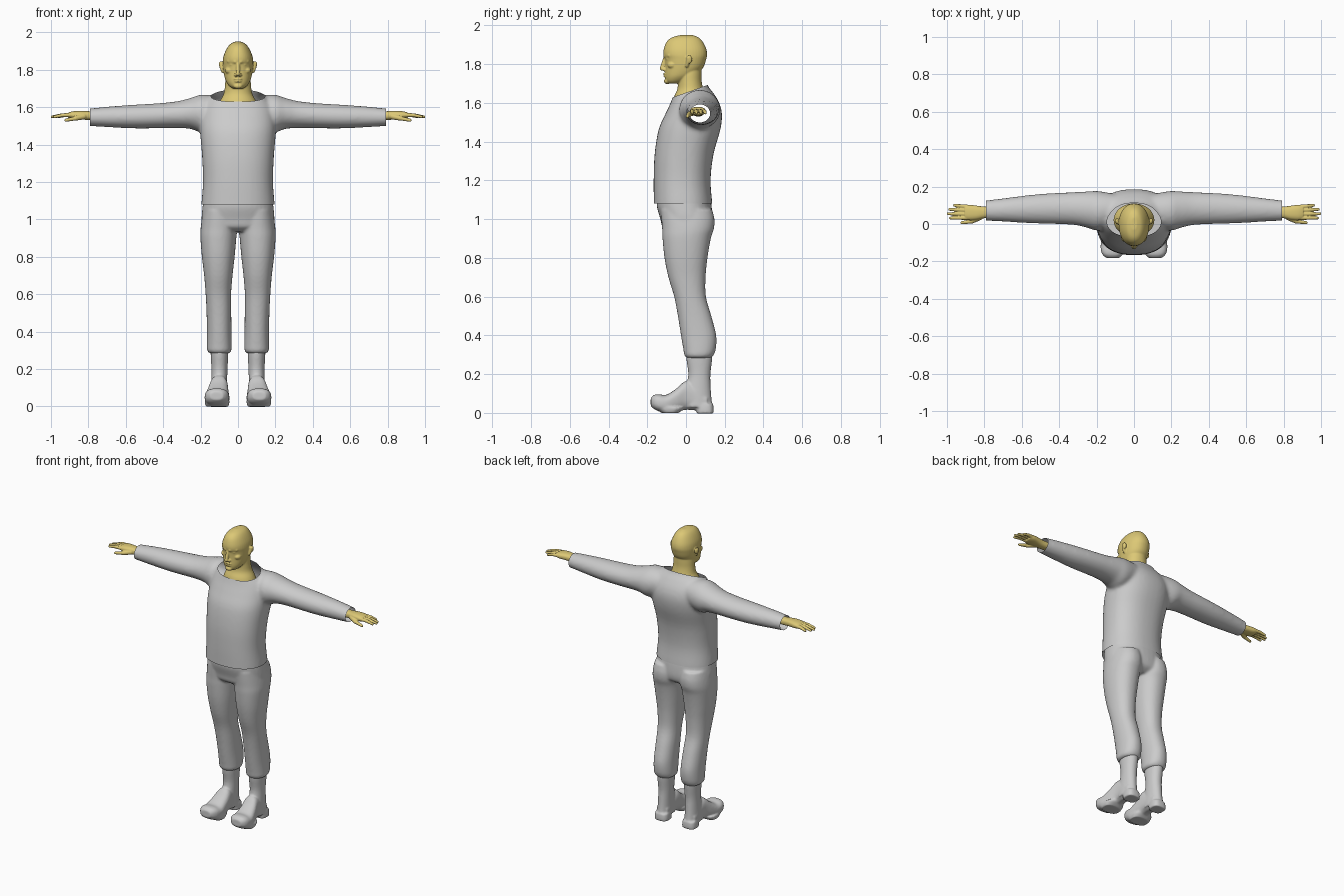
import bpy, bmesh, math
from mathutils import Matrix, Vector

ORDER = {'x': (1, 2, 0), 'y': (0, 2, 1), 'z': (0, 1, 2)}  # (a, b, t) axes of a ring


def catmull(rings, steps=4):
    """Smoothly resample a list of equal-length tuples."""
    out = []
    for i in range(len(rings) - 1):
        p0, p1 = rings[max(i - 1, 0)], rings[i]
        p2, p3 = rings[i + 1], rings[min(i + 2, len(rings) - 1)]
        for k in range(steps):
            u = k / steps
            out.append([0.5 * (2 * b + (c - a) * u + (2 * a - 5 * b + 4 * c - d) * u * u
                               + (3 * b - a - 3 * c + d) * u ** 3)
                        for a, b, c, d in zip(p0, p1, p2, p3)])
    return out + [list(rings[-1])]


def loft(bm, axis, rings, power=2.0, n=40):
    """Closed tube; ring = (position, a_min, a_max, b_min, b_max)."""
    ia, ib, it = ORDER[axis]
    loops = []
    for t, a0, a1, b0, b1 in catmull(rings):
        loop = []
        for k in range(n):
            c, s = math.cos(2 * math.pi * k / n), math.sin(2 * math.pi * k / n)
            co = [0, 0, 0]
            co[ia] = (a0 + a1) / 2 + (a1 - a0) / 2 * math.copysign(abs(c) ** (2 / power), c)
            co[ib] = (b0 + b1) / 2 + (b1 - b0) / 2 * math.copysign(abs(s) ** (2 / power), s)
            co[it] = t
            loop.append(bm.verts.new(co))
        loops.append(loop)
    for p, q in zip(loops, loops[1:]):
        for k in range(n):
            bm.faces.new((p[k], p[(k + 1) % n], q[(k + 1) % n], q[k]))
    bm.faces.new(loops[0])
    bm.faces.new(loops[-1])


def sym(rings):
    """(z, half_width, y_min, y_max) -> full ring."""
    return [(z, -w, w, y0, y1) for z, w, y0, y1 in rings]


def ball(bm, p, r):
    r = r if isinstance(r, tuple) else (r, r, r)
    bmesh.ops.create_icosphere(bm, subdivisions=3, radius=1,
                               matrix=Matrix.Translation(p) @ Matrix.Diagonal((*r, 1)))


def limb(bm, p, q, r0, r1, n=12):
    """Tapered rounded stick."""
    for i in range(n + 1):
        ball(bm, Vector(p).lerp(Vector(q), i / n), r0 + (r1 - r0) * i / n)


def finish(name, bm, voxel, smooth, cuts=(), mat=None):
    """Mirror, fuse and smooth the parts, then trim open edges with planes."""
    bmesh.ops.recalc_face_normals(bm, faces=bm.faces)
    me = bpy.data.meshes.new(name)
    bm.to_mesh(me)
    bm.free()
    ob = bpy.data.objects.new(name, me)
    bpy.context.collection.objects.link(ob)
    ob.modifiers.new("mirror", 'MIRROR').use_mirror_merge = False
    rm = ob.modifiers.new("fuse", 'REMESH')
    rm.mode, rm.voxel_size = 'VOXEL', voxel
    sm = ob.modifiers.new("smooth", 'SMOOTH')
    sm.factor, sm.iterations = 0.5, smooth
    baked = bpy.data.meshes.new_from_object(
        ob.evaluated_get(bpy.context.evaluated_depsgraph_get()))
    ob.modifiers.clear()
    bm = bmesh.new()
    bm.from_mesh(baked)
    for co, no in cuts:
        bmesh.ops.bisect_plane(bm, geom=bm.verts[:] + bm.edges[:] + bm.faces[:],
                               plane_co=co, plane_no=no, clear_outer=True)
    for f in bm.faces:
        f.smooth = True
    bm.to_mesh(baked)
    bm.free()
    ob.data = baked
    if mat:
        baked.materials.clear()
        baked.materials.append(mat)
    return ob


skin = bpy.data.materials.new("skin")
skin.diffuse_color = (0.72, 0.58, 0.18, 1)

# Shirt: torso and sleeves, open at hem, cuffs and collar
bm = bmesh.new()
loft(bm, 'z', sym([(1.03, .196, -.166, .138), (1.08, .196, -.166, .136), (1.2, .187, -.167, .127),
                   (1.335, .192, -.162, .142), (1.46, .202, -.142, .177), (1.54, .202, -.108, .186),
                   (1.6, .19, -.08, .172), (1.65, .155, -.062, .142), (1.69, .115, -.052, .112),
                   (1.74, .108, -.05, .105)]), 2.3)
loft(bm, 'x', [(.1, .0, .16, 1.5, 1.66), (.19, -.035, .176, 1.465, 1.667), (.25, -.02, .174, 1.483, 1.65),
               (.32, -.005, .17, 1.488, 1.632), (.42, 0, .166, 1.487, 1.621), (.55, .004, .156, 1.486, 1.613),
               (.7, .013, .137, 1.493, 1.602), (.84, .02, .12, 1.502, 1.587)])
finish("shirt", bm, .01, 8, [((0, 0, 1.08), (0, 0, -1)), ((.79, 0, 0), (1, 0, 0)),
                             ((-.79, 0, 0), (-1, 0, 0)), ((0, -.065, 1.63), (0, -.062, .175))])

# Trousers: hips and legs gathered over the boots
bm = bmesh.new()
loft(bm, 'z', sym([(1.13, .18, -.145, .122), (1.07, .189, -.151, .132), (1.0, .195, -.132, .136),
                   (.96, .185, -.122, .125), (.935, .14, -.09, .09)]), 2.3)
loft(bm, 'z', [(1.05, .01, .185, -.13, .135), (1.0, .004, .194, -.127, .147), (.95, .004, .2, -.123, .144),
               (.9, .009, .201, -.121, .128), (.8, .018, .193, -.111, .111), (.7, .029, .181, -.091, .101),
               (.6, .037, .173, -.061, .103), (.5, .036, .168, -.042, .131), (.4, .035, .166, -.026, .156),
               (.33, .034, .166, -.014, .154), (.297, .036, .164, -.008, .142),
               (.283, .05, .15, .005, .128)], 2.2)
finish("trousers", bm, .008, 5)

# Boots: shaft, foot and heel
bm = bmesh.new()
loft(bm, 'z', [(.34, .05, .148, .003, .136), (.28, .052, .146, .002, .135), (.2, .056, .142, .012, .126),
               (.14, .058, .143, .0, .127), (.08, .058, .146, -.02, .131), (.03, .057, .148, -.02, .137)], 2.1)
loft(bm, 'y', [(.11, .062, .143, .02, .09), (.05, .058, .146, .014, .14), (0, .054, .15, .016, .165),
               (-.05, .05, .165, .006, .125), (-.1, .046, .177, .0, .094), (-.14, .05, .177, .008, .096),
               (-.165, .062, .167, .02, .093), (-.182, .08, .148, .035, .078)], 2.6)
loft(bm, 'z', [(-.003, .055, .15, .055, .142), (.02, .055, .15, .052, .143), (.045, .058, .147, .05, .14)], 2.8)
loft(bm, 'z', [(-.001, .052, .172, -.125, -.04), (.018, .046, .178, -.15, -.015),
               (.03, .046, .178, -.155, -.01)], 2.6)
finish("boots", bm, .006, 3)

# Head: neck, skull and face features
bm = bmesh.new()
loft(bm, 'z', sym([(1.57, .12, -.075, .12), (1.63, .097, -.062, .1), (1.67, .077, -.045, .089),
                   (1.71, .07, -.042, .081), (1.75, .067, -.045, .08), (1.8, .06, -.04, .08)]))
loft(bm, 'z', sym([(1.95, .015, -.03, .035), (1.938, .04, -.073, .065), (1.915, .059, -.1, .087),
                   (1.88, .075, -.114, .104), (1.85, .081, -.117, .109), (1.825, .081, -.109, .104),
                   (1.785, .077, -.107, .09), (1.75, .069, -.108, .06), (1.73, .06, -.107, .03),
                   (1.712, .046, -.103, 0), (1.7, .03, -.09, -.03)]), 2.15)
limb(bm, (0, -.108, 1.835), (0, -.124, 1.778), .009, .012)            # nose
ball(bm, (.012, -.112, 1.772), (.009, .011, .009))                    # nostril
limb(bm, (.014, -.107, 1.843), (.05, -.085, 1.845), .011, .01)        # brow
ball(bm, (.031, -.091, 1.827), (.015, .012, .009))                    # eye
ball(bm, (.048, -.07, 1.795), (.022, .026, .018))                     # cheekbone
ball(bm, (0, -.104, 1.75), (.024, .014, .006))                        # upper lip
ball(bm, (0, -.104, 1.738), (.021, .013, .006))                       # lower lip
ball(bm, (0, -.096, 1.712), (.024, .018, .015))                       # chin
limb(bm, (.082, .004, 1.792), (.091, .014, 1.832), .009, .012)        # ear
ball(bm, (.092, .018, 1.825), (.009, .014, .022))
finish("head", bm, .004, 3, [((0, 0, 1.6), (0, 0, -1))], skin)

# Hands: palm, four fingers and thumb
bm = bmesh.new()
loft(bm, 'x', [(.75, .035, .093, 1.53, 1.577), (.8, .031, .093, 1.531, 1.578), (.84, .023, .098, 1.534, 1.58),
               (.88, .021, .103, 1.536, 1.578), (.905, .027, .1, 1.541, 1.572)], 2.4)
for y0, y1, tip in ((.033, .032, .982), (.053, .055, .994), (.073, .078, .986), (.092, .1, .96)):
    limb(bm, (.89, y0, 1.558), ((.89 + tip) / 2, (y0 + y1) / 2, 1.557), .0115, .010)
    limb(bm, ((.89 + tip) / 2, (y0 + y1) / 2, 1.557), (tip, y1, 1.548), .010, .0075)
limb(bm, (.825, .036, 1.55), (.868, .014, 1.54), .016, .0125)
limb(bm, (.868, .014, 1.54), (.92, .007, 1.53), .0115, .0085)
finish("hands", bm, .003, 2, mat=skin)
